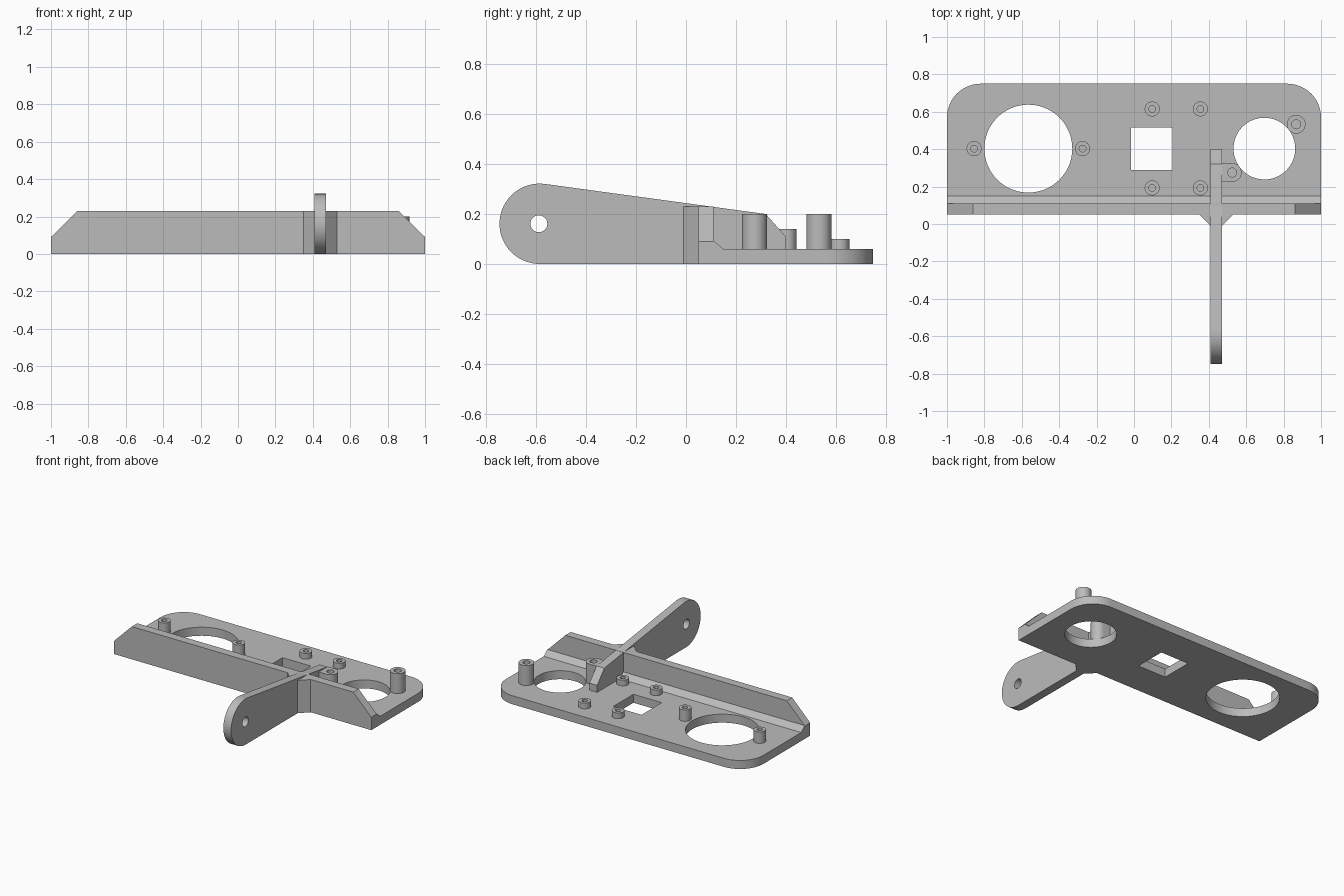
import bpy, bmesh, math
from mathutils import Vector

if "Cube" in bpy.data.objects:
    bpy.data.objects.remove(bpy.data.objects["Cube"])

grey = bpy.data.materials.new("plain grey")
grey.diffuse_color = (0.5, 0.5, 0.5, 1)
grey.use_nodes = True
grey.node_tree.nodes["Principled BSDF"].inputs["Base Color"].default_value = grey.diffuse_color


def arc(cx, cy, r, a0, a1, n):
    """Points along an arc, angles in degrees."""
    return [(cx + r * math.cos(math.radians(a0 + (a1 - a0) * i / n)),
             cy + r * math.sin(math.radians(a0 + (a1 - a0) * i / n))) for i in range(n + 1)]


def circle(cx, cy, r, n=48):
    return arc(cx, cy, r, 0, 360, n)[:-1]


def prism(name, axis, lo, hi, outline, holes=()):
    """Extrude a flat outline with holes along an axis from lo to hi."""
    place = {"x": lambda a, b: (lo, a, b),
             "y": lambda a, b: (a, lo, b),
             "z": lambda a, b: (a, b, lo)}[axis]
    direction = Vector([hi - lo if k == axis else 0 for k in "xyz"])
    bm = bmesh.new()
    edges = []
    for loop in (outline, *holes):
        vs = [bm.verts.new(place(*p)) for p in loop]
        edges += [bm.edges.new((vs[i - 1], vs[i])) for i in range(len(vs))]
    bmesh.ops.triangle_fill(bm, edges=edges, use_beauty=True, use_dissolve=False)
    ext = bmesh.ops.extrude_face_region(bm, geom=bm.faces[:], use_keep_orig=True)
    moved = [g for g in ext["geom"] if isinstance(g, bmesh.types.BMVert)]
    bmesh.ops.translate(bm, verts=moved, vec=direction)
    bmesh.ops.recalc_face_normals(bm, faces=bm.faces[:])
    mesh = bpy.data.meshes.new(name)
    bm.to_mesh(mesh)
    bm.free()
    mesh.materials.append(grey)
    ob = bpy.data.objects.new(name, mesh)
    bpy.context.collection.objects.link(ob)
    bpy.context.view_layer.objects.active = ob
    ob.select_set(True)
    bpy.ops.object.shade_smooth_by_angle(angle=math.radians(30))
    ob.select_set(False)
    return ob


T = 0.06            # plate thickness
WALL_TOP = 0.23
ARM_L, ARM_R = 0.41, 0.47

# Base plate with rounded back corners, two round openings and a square one
plate = [(-1, 0.05), (1, 0.05)] + arc(0.82, 0.57, 0.18, 0, 90, 12) + arc(-0.82, 0.57, 0.18, 90, 180, 12)
square = [(-0.015, 0.29), (0.205, 0.29), (0.205, 0.515), (-0.015, 0.515)]
prism("base_plate", "z", 0, T, plate,
      [circle(-0.565, 0.403, 0.235, 72), circle(0.697, 0.403, 0.165, 64), square])

# Front wall with clipped top corners, and the sloped fillet behind it
prism("front_wall", "y", 0.05, 0.11,
      [(-1, T), (1, T), (1, 0.09), (0.86, WALL_TOP), (-0.86, WALL_TOP), (-1, 0.09)])
prism("wall_fillet", "x", -1, 1, [(0.11, T), (0.15, T), (0.11, 0.093)])

# Lever arm with a round drilled end
arm = [(0.05, 0), (0.05, T), (0.40, T), (0.40, 0.11), (0.32, 0.20)]
arm += arc(-0.587, 0.161, 0.161, 82.5, 270, 32)
prism("lever_arm", "x", ARM_L, ARM_R, arm, [circle(-0.59, 0.161, 0.034, 32)])

# Triangular gussets on both sides of the arm
for side, edge, s in (("left", ARM_L, -1), ("right", ARM_R, 1)):
    prism(side + "_gusset", "z", 0, WALL_TOP,
          [(edge, 0.05), (edge, -0.01), (edge + s * 0.06, 0.05)])

# Screw bosses: x, y, outer radius, hole radius, top
bosses = [(-0.855, 0.403, 0.04, 0.018, 0.14), (-0.275, 0.403, 0.04, 0.018, 0.14),
          (0.867, 0.533, 0.05, 0.024, 0.20)]
bosses += [(x, y, 0.04, 0.018, 0.10) for x in (0.097, 0.355) for y in (0.193, 0.615)]
for i, (x, y, r, h, top) in enumerate(bosses):
    prism(f"screw_boss_{i + 1}", "z", T, top, circle(x, y, r, 40), [circle(x, y, h, 24)])

# Tall boss joined to the arm
prism("arm_boss", "z", T, 0.20,
      [(ARM_R, 0.225)] + arc(0.525, 0.275, 0.05, -90, 90, 20) + [(ARM_R, 0.325)],
      [circle(0.525, 0.275, 0.024, 24)])
